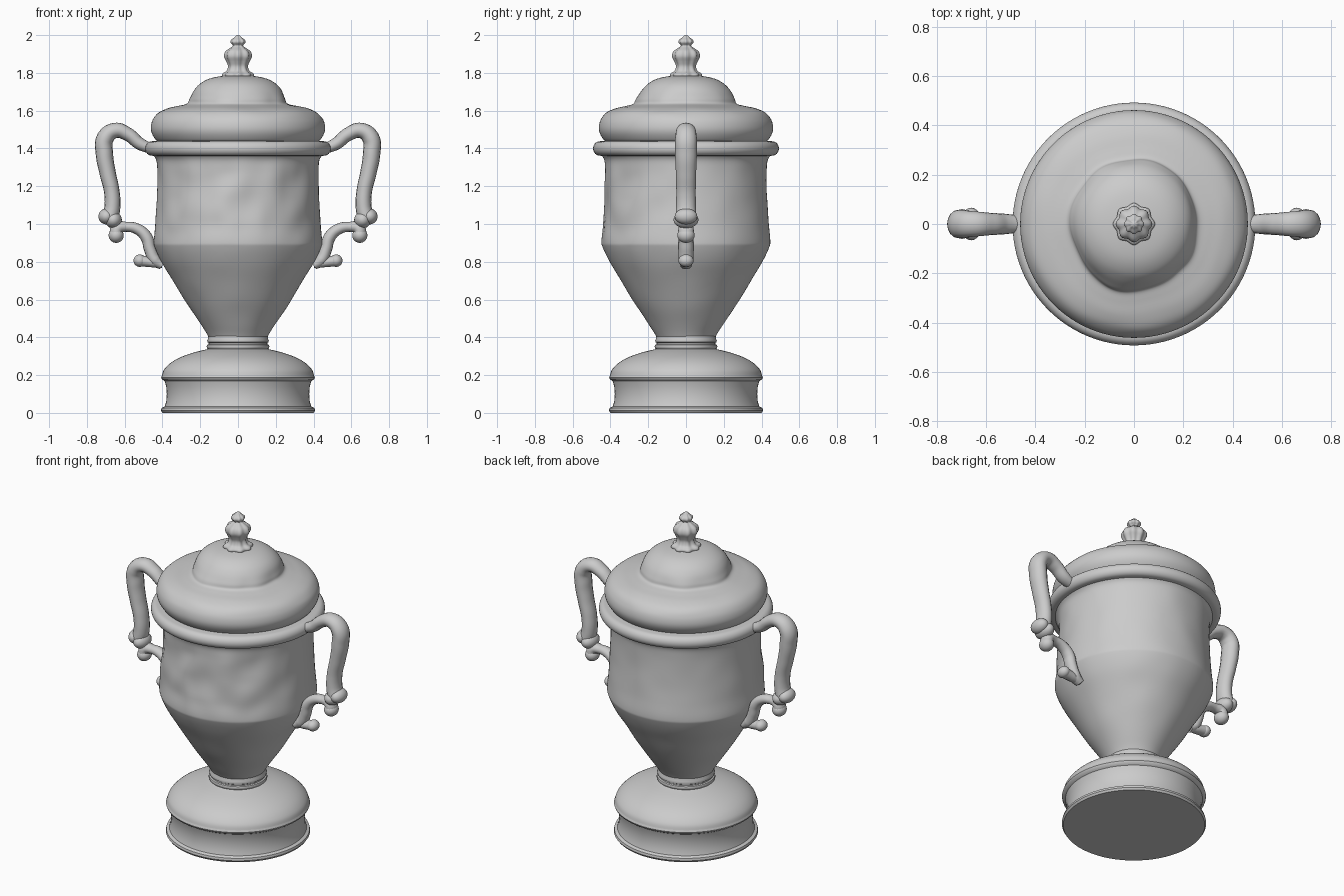
import bpy, bmesh
from math import sin, cos, pi, radians
from mathutils import Vector, noise

if "Cube" in bpy.data.objects:
    bpy.data.objects.remove(bpy.data.objects["Cube"])


def resample(pts, steps):
    # Catmull-Rom smoothing of a profile
    out = []
    for i in range(len(pts) - 1):
        p = [Vector(pts[max(0, min(len(pts) - 1, i + k))]) for k in (-1, 0, 1, 2)]
        for s in range(steps):
            t = s / steps
            out.append(0.5 * (2 * p[1] + (p[2] - p[0]) * t
                       + (2 * p[0] - 5 * p[1] + 4 * p[2] - p[3]) * t * t
                       + (3 * p[1] - p[0] - 3 * p[2] + p[3]) * t ** 3))
    return out + [Vector(pts[-1])]


def lathe(name, profile, smooth=0, segs=96, offset=None):
    # offset(angle, r, z) returns a radius change
    pts = resample(profile, smooth) if smooth else [Vector(p) for p in profile]
    bm = bmesh.new()
    rings = []
    for r, z in pts:
        ring = []
        for i in range(segs):
            a = 2 * pi * i / segs
            rr = max(0, r + (offset(a, r, z) if offset and r > 0.001 else 0))
            ring.append(bm.verts.new((rr * cos(a), rr * sin(a), z)))
        rings.append(ring)
    for lo, hi in zip(rings, rings[1:]):
        for i in range(segs):
            j = (i + 1) % segs
            bm.faces.new((lo[i], lo[j], hi[j], hi[i]))
    bmesh.ops.remove_doubles(bm, verts=bm.verts, dist=0.0001)
    bmesh.ops.recalc_face_normals(bm, faces=bm.faces)
    return finish(name, bm)


def finish(name, bm):
    me = bpy.data.meshes.new(name)
    bm.to_mesh(me)
    bm.free()
    ob = bpy.data.objects.new(name, me)
    bpy.context.collection.objects.link(ob)
    shade(ob)
    return ob


def shade(ob):
    bpy.ops.object.select_all(action='DESELECT')
    ob.select_set(True)
    bpy.context.view_layer.objects.active = ob
    bpy.ops.object.shade_smooth_by_angle(angle=radians(40))


def mirror_x(ob):
    m = ob.modifiers.new("mirror", 'MIRROR')
    m.use_axis = (True, False, False)


def tube(name, pts, y_scale):
    # swept handle: (x, z, radius) points in the y = 0 plane, mirrored to both sides
    cu = bpy.data.curves.new(name, 'CURVE')
    cu.dimensions = '3D'
    cu.bevel_depth = 1.0
    cu.bevel_resolution = 6
    cu.resolution_u = 8
    cu.use_fill_caps = True
    sp = cu.splines.new('BEZIER')
    sp.bezier_points.add(len(pts) - 1)
    for bp, (x, z, r) in zip(sp.bezier_points, pts):
        bp.co = (x, 0, z)
        bp.radius = r
        bp.handle_left_type = bp.handle_right_type = 'AUTO'
    ob = bpy.data.objects.new(name, cu)
    bpy.context.collection.objects.link(ob)
    bpy.ops.object.select_all(action='DESELECT')
    ob.select_set(True)
    bpy.context.view_layer.objects.active = ob
    bpy.ops.object.convert(target='MESH')
    ob = bpy.context.view_layer.objects.active
    for v in ob.data.vertices:
        v.co.y *= y_scale
    shade(ob)
    mirror_x(ob)


def knob(name, x, z, r, ry):
    bm = bmesh.new()
    bmesh.ops.create_uvsphere(bm, u_segments=24, v_segments=14, radius=1)
    for v in bm.verts:
        v.co = (v.co.x * r + x, v.co.y * ry, v.co.z * r + z)
    mirror_x(finish(name, bm))


# worn relief: strongest on the front of the cup, on the shoulder of the lid
def cup_relief(a, r, z):
    front = max(0, -sin(a)) ** 0.7
    band = max(0, min(1, (z - 0.88) / 0.1, (1.35 - z) / 0.1))
    n = noise.noise(Vector((r * cos(a), r * sin(a), z)) * 7)
    return n * (0.003 + 0.013 * front * band)


def lid_relief(a, r, z):
    k = max(0, 1 - abs(z - 1.645) / 0.09)
    return 0.022 * k * noise.noise(Vector((r * cos(a), r * sin(a), z)) * 6)


# foot: flanged drum under a shallow dome
lathe("foot_drum", [(0, 0), (0.4, 0), (0.408, 0.012), (0.405, 0.026), (0.388, 0.034),
                    (0.38, 0.06), (0.377, 0.1), (0.38, 0.14), (0.388, 0.168),
                    (0.403, 0.178), (0.407, 0.188), (0.402, 0.2)])
lathe("foot_dome", [(0.402, 0.2), (0.392, 0.228), (0.36, 0.262), (0.31, 0.292),
                    (0.24, 0.318), (0.165, 0.337), (0.155, 0.342)], smooth=4)

# neck with stacked rings
lathe("neck", [(0.155, 0.335), (0.163, 0.342), (0.166, 0.352), (0.163, 0.36), (0.155, 0.363),
               (0.155, 0.37), (0.161, 0.374), (0.163, 0.382), (0.16, 0.39), (0.157, 0.41)])

# cup
lathe("cup_body", [(0.157, 0.405), (0.172, 0.43), (0.205, 0.48), (0.275, 0.585), (0.35, 0.71),
                   (0.405, 0.80), (0.44, 0.875), (0.446, 0.91), (0.438, 1.0), (0.431, 1.1),
                   (0.427, 1.2), (0.427, 1.29), (0.433, 1.34), (0.452, 1.37)],
      smooth=5, segs=128, offset=cup_relief)

# rolled rim
lathe("rim", [(0.445, 1.36)] + [(0.458 + 0.034 * cos(t), 1.4 + 0.038 * sin(t))
      for t in [radians(-90 + 15 * i) for i in range(13)]] + [(0.42, 1.44)])

# lid: bulging lower tier, then stepped dome
lathe("lid", [(0.415, 1.435), (0.435, 1.445), (0.456, 1.48), (0.461, 1.515), (0.45, 1.555),
              (0.42, 1.59), (0.37, 1.612), (0.31, 1.625), (0.268, 1.637), (0.256, 1.665),
              (0.232, 1.71), (0.195, 1.747), (0.14, 1.773), (0.06, 1.786), (0, 1.788)],
      smooth=5, segs=128, offset=lid_relief)

# fluted finial
lathe("finial", [(0.06, 1.775), (0.079, 1.783), (0.077, 1.797), (0.058, 1.81), (0.05, 1.835),
                 (0.058, 1.86), (0.07, 1.888), (0.062, 1.915), (0.035, 1.935), (0.026, 1.945),
                 (0.038, 1.96), (0.036, 1.973), (0.022, 1.985), (0.012, 1.995), (0, 2.0)],
      smooth=4, offset=lambda a, r, z: 0.06 * r * cos(8 * a))

# upper scroll of each handle
tube("handle_upper", [(0.45, 1.395, 0.026), (0.52, 1.425, 0.033), (0.58, 1.473, 0.036),
                      (0.65, 1.495, 0.041), (0.703, 1.455, 0.046), (0.707, 1.37, 0.046),
                      (0.69, 1.27, 0.043), (0.668, 1.17, 0.041), (0.665, 1.09, 0.042),
                      (0.675, 1.04, 0.044)], 1.25)
knob("handle_curl_outer", 0.697, 1.04, 0.042, 0.06)
knob("handle_curl_inner", 0.66, 1.022, 0.045, 0.066)

# lower scroll of each handle
tube("handle_lower", [(0.645, 0.935, 0.036), (0.638, 0.975, 0.034), (0.59, 0.985, 0.026),
                      (0.53, 0.972, 0.029), (0.485, 0.93, 0.032), (0.465, 0.865, 0.032),
                      (0.44, 0.81, 0.033), (0.40, 0.78, 0.024)], 1.2)
tube("handle_foot", [(0.40, 0.785, 0.018), (0.46, 0.797, 0.026), (0.52, 0.806, 0.03)], 1.2)
knob("handle_lower_curl", 0.645, 0.94, 0.04, 0.046)
knob("handle_foot_curl", 0.52, 0.806, 0.033, 0.04)
